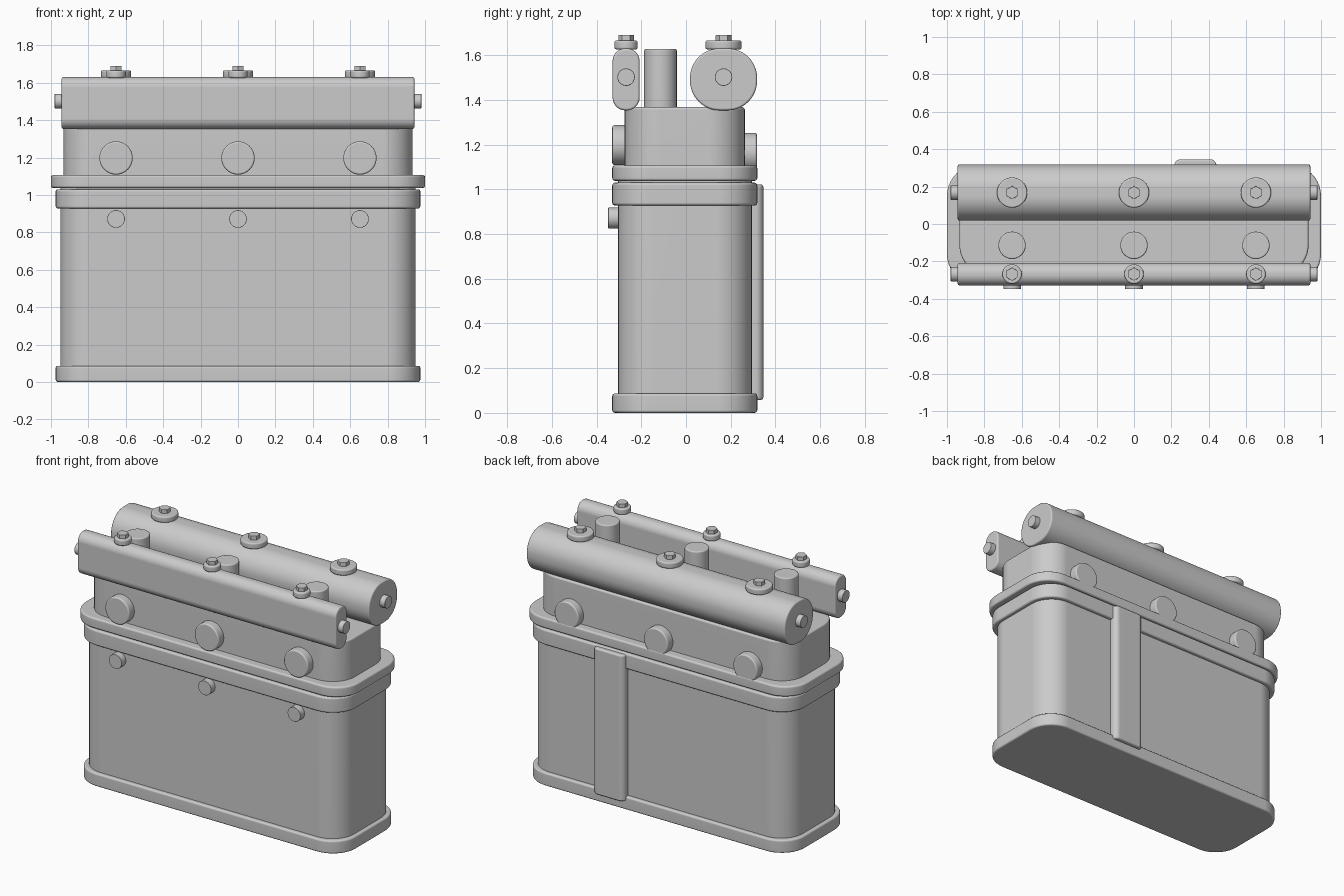
import bpy, bmesh
from math import sin, cos, pi, radians
from mathutils import Matrix

if "Cube" in bpy.data.objects:
    bpy.data.objects.remove(bpy.data.objects["Cube"])

# Axis frames: local z of the prism is mapped to the chosen world axis
FRAMES = {
    'Z': Matrix.Identity(3),
    'X': Matrix(((0, 0, 1), (1, 0, 0), (0, 1, 0))),   # local x,y -> world y,z
    'Y': Matrix(((1, 0, 0), (0, 0, -1), (0, 1, 0))),  # local x -> x, y -> z, z -> -y
}


def rounded_rect(w, d, r, n):
    """Rounded rectangle outline; r = w/2 = d/2 gives a circle."""
    pts = []
    for k, (sx, sy) in enumerate(((1, 1), (-1, 1), (-1, -1), (1, -1))):
        for i in range(n + 1):
            a = (k + i / n) * pi / 2
            pts.append((sx * (w / 2 - r) + r * cos(a), sy * (d / 2 - r) + r * sin(a)))
    return pts


def prism(name, centre, size, r, length, bevel=0.01, axis='Z', n=10, hexagon=False):
    """Rounded-rectangle prism along an axis, with rounded rims."""
    w, d = size
    arc = [radians(t) for t in (0, 30, 60, 90)]
    rims = [(bevel * (1 - sin(a)), -length / 2 + bevel * (1 - cos(a))) for a in arc]
    rims += [(i, -z) for i, z in reversed(rims)]
    bm = bmesh.new()
    loops = []
    for inset, z in rims:
        if hexagon:
            q = w / 2 - inset
            pts = [(q * cos(k * pi / 3 + pi / 6), q * sin(k * pi / 3 + pi / 6)) for k in range(6)]
        else:
            pts = rounded_rect(w - 2 * inset, d - 2 * inset, r - inset, n)
        loops.append([bm.verts.new((x, y, z)) for x, y in pts])
    m = len(loops[0])
    for a, b in zip(loops, loops[1:]):
        for i in range(m):
            j = (i + 1) % m
            bm.faces.new((a[i], a[j], b[j], b[i]))
    bm.faces.new(loops[0][::-1])
    bm.faces.new(loops[-1])
    bmesh.ops.remove_doubles(bm, verts=bm.verts, dist=1e-5)
    bmesh.ops.recalc_face_normals(bm, faces=bm.faces)
    bm.transform(Matrix.Translation(centre) @ FRAMES[axis].to_4x4())
    me = bpy.data.meshes.new(name)
    bm.to_mesh(me)
    bm.free()
    me.shade_smooth()
    me.set_sharp_from_angle(angle=radians(35))
    ob = bpy.data.objects.new(name, me)
    bpy.context.collection.objects.link(ob)
    wn = ob.modifiers.new("weighted_normals", 'WEIGHTED_NORMAL')
    wn.keep_sharp = True
    return ob


def slab(name, x, y0, y1, z0, z1, r, bevel=0.012):
    return prism(name, (0, (y0 + y1) / 2, (z0 + z1) / 2), (2 * x, y1 - y0), r, z1 - z0, bevel)


def disc(name, x, y, z, r, length, axis, bevel=0.008):
    return prism(name, (x, y, z), (2 * r, 2 * r), r, length, bevel, axis, 12)


# Case: foot flange, body, rim, lid flange, head
slab("foot_flange", 0.975, -0.33, 0.319, 0.0, 0.087, 0.17)
slab("case_body", 0.95, -0.304, 0.295, 0.03, 1.06, 0.16)
slab("case_rim", 0.975, -0.33, 0.319, 0.928, 1.03, 0.17)
slab("lid_flange", 1.0, -0.33, 0.319, 1.038, 1.107, 0.17)
slab("head_block", 0.933, -0.275, 0.263, 1.08, 1.368, 0.16)

# Horizontal tubes on top, with end plugs
TUBES = (("front", -0.268, 0.12, 0.056, 0.052), ("rear", 0.168, 0.30, 0.132, 0.081))
for label, y, width, r, washer in TUBES:
    prism(label + "_tube", (0, y, 1.492), (width, 0.277), r, 1.886, 0.01, 'X', 16)
    for s in (-1, 1):
        disc(label + "_end_plug", s * 0.955, y, 1.502, 0.039, 0.05, 'X', 0.003)

# Repeated fittings at three stations along the length
for x in (-0.652, 0, 0.652):
    for label, y, width, r, washer in TUBES:
        disc(label + "_washer", x, y, 1.646, washer, 0.04, 'Z', 0.009)
        prism(label + "_hex_nut", (x, y, 1.67), (0.07, 0.07), 0, 0.042, 0.002, 'Z', hexagon=True)
    disc("upright_post", x, -0.114, 1.48, 0.073, 0.296, 'Z')
    disc("front_boss", x, -0.29, 1.198, 0.089, 0.08, 'Y', 0.01)
    disc("rear_boss", x, 0.277, 1.164, 0.089, 0.08, 'Y', 0.01)
    disc("front_stud", x, -0.324, 0.872, 0.047, 0.048, 'Y', 0.002)

# Vertical strip on the back
prism("rear_strip", (0.328, 0.299, 0.54), (0.226, 0.094), 0.035, 0.965, 0.012)
